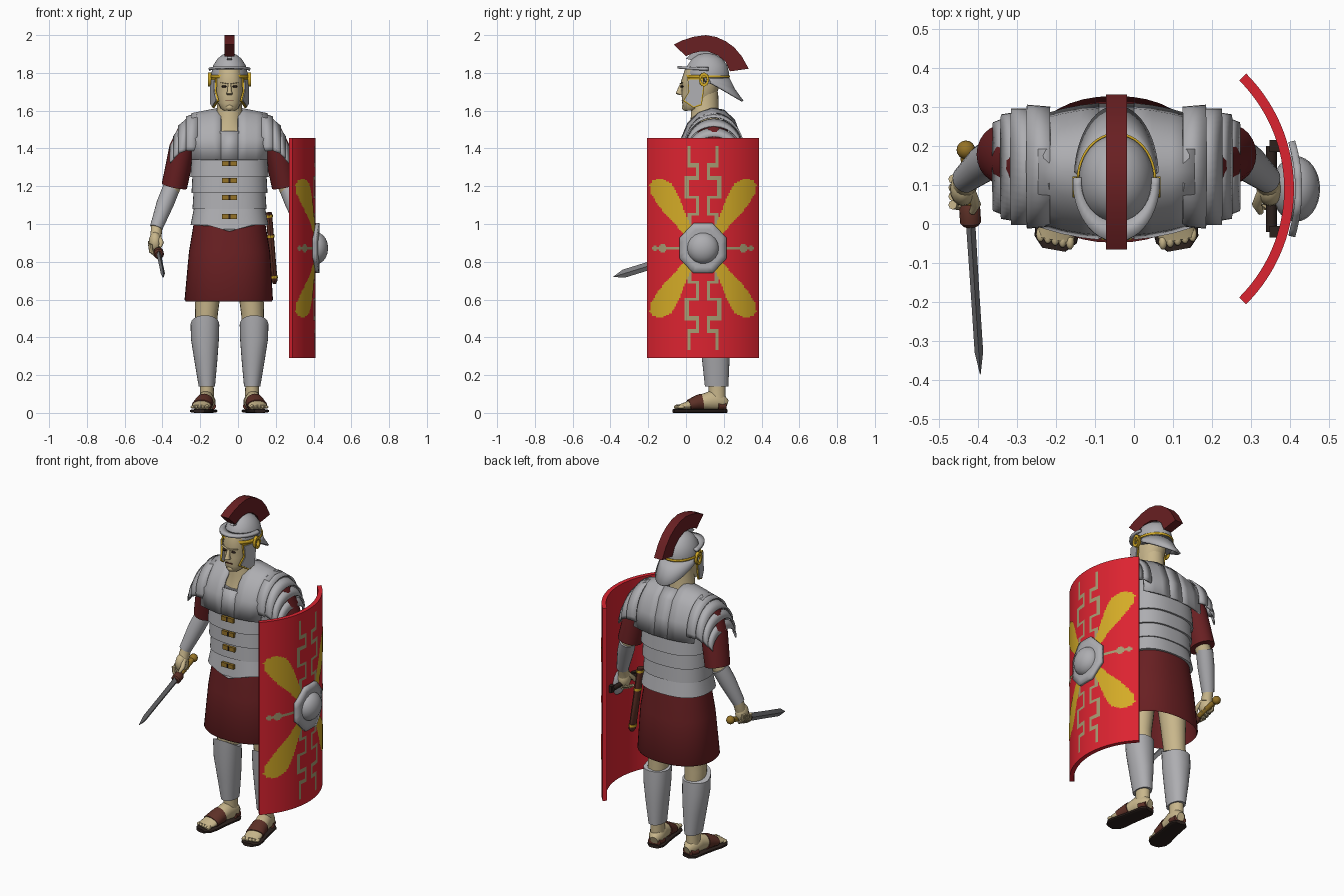
import bpy, bmesh, math
from mathutils import Vector

if "Cube" in bpy.data.objects:
    bpy.data.objects.remove(bpy.data.objects["Cube"])

CX = -0.045  # centre line of the body


def material(name, r, g, b):
    m = bpy.data.materials.new(name)
    m.diffuse_color = (r, g, b, 1)
    m.use_nodes = True
    m.node_tree.nodes["Principled BSDF"].inputs["Base Color"].default_value = m.diffuse_color
    return m


STEEL = material("steel", .42, .42, .44)
BLADE = material("dark steel", .2, .2, .21)
RED = material("bright red", .72, .017, .03)
CLOTH = material("dark red cloth", .14, .014, .016)
SKIN = material("skin", .58, .47, .26)
GOLD = material("gold", .66, .41, .02)
BRASS = material("brass", .3, .17, .02)
LEATHER = material("brown leather", .11, .03, .02)
TAN = material("tan paint", .38, .33, .17)
DARK = material("dark brown", .025, .015, .012)


def build(name, verts, faces, mat, thick=0, offset=0):
    me = bpy.data.meshes.new(name)
    me.from_pydata([tuple(v) for v in verts], [], faces)
    bm = bmesh.new()
    bm.from_mesh(me)
    bmesh.ops.remove_doubles(bm, verts=bm.verts, dist=1e-5)
    bmesh.ops.recalc_face_normals(bm, faces=bm.faces)
    bm.to_mesh(me)
    bm.free()
    me.materials.append(mat)
    ob = bpy.data.objects.new(name, me)
    bpy.context.collection.objects.link(ob)
    if thick:
        mod = ob.modifiers.new("thickness", 'SOLIDIFY')
        mod.thickness, mod.offset = thick, offset
    return ob


def tube(name, pts, mat, n=24, e=1.0, flat=False, warp=None, caps=True):
    """Loft of superellipse rings (x, y, z, a, b) along a path."""
    P = [Vector(p[:3]) for p in pts]
    verts, faces = [], []
    for i, p in enumerate(pts):
        S, U = Vector((1, 0, 0)), Vector((0, 1, 0))
        if not flat:
            T = (P[min(i + 1, len(P) - 1)] - P[max(i - 1, 0)]).normalized()
            S = (S - T * S.dot(T)).normalized()
            U = T.cross(S)
        for k in range(n):
            c, s = math.cos(2 * math.pi * k / n), math.sin(2 * math.pi * k / n)
            c, s = math.copysign(abs(c) ** e, c), math.copysign(abs(s) ** e, s)
            v = P[i] + S * p[3] * c + U * p[4] * s
            verts.append(warp(v) if warp else v)
    for i in range(len(pts) - 1):
        for k in range(n):
            a, b = i * n + k, i * n + (k + 1) % n
            faces.append((a, b, b + n, a + n))
    if caps:
        faces += [tuple(range(n)), tuple(range(len(verts) - n, len(verts)))]
    return build(name, verts, faces, mat)


def sheet(name, rows, mat, thick=.008, offset=0):
    m = len(rows[0])
    faces = [(i * m + j, i * m + j + 1, i * m + m + j + 1, i * m + m + j)
             for i in range(len(rows) - 1) for j in range(m - 1)]
    return build(name, [v for r in rows for v in r], faces, mat, thick, offset)


def prism(name, outline, x0, x1, mat, warp=lambda v: v):
    """Side outline (y, z) extruded along x."""
    n = len(outline)
    verts = [warp(Vector((x, y, z))) for x in (x0, x1) for y, z in outline]
    faces = [(k, (k + 1) % n, (k + 1) % n + n, k + n) for k in range(n)]
    return build(name, verts, faces + [tuple(range(n)), tuple(range(n, 2 * n))], mat)


def ball(name, c, r, mat, n=16):
    rings = [(c[0], c[1], c[2] + r[2] * math.sin(t), r[0] * math.cos(t), r[1] * math.cos(t))
             for t in [math.pi * (k / 10 - .5) for k in range(11)]]
    return tube(name, rings, mat, n, flat=True, caps=False)


def box(name, c, s, mat):
    return prism(name, [(c[1] + a * s[1] / 2, c[2] + b * s[2] / 2) for a, b in
                        ((-1, -1), (1, -1), (1, 1), (-1, 1))], c[0] - s[0] / 2, c[0] + s[0] / 2, mat)


def arc(a0, a1, rx, ry, cy, zf, n=24):
    out = []
    for k in range(n + 1):
        t = math.radians(a0 + (a1 - a0) * k / n)
        out.append((CX + rx * math.cos(t), cy + ry * math.sin(t), zf(math.sin(t))))
    return out


# Skirt, hollow underneath
tube("skirt", [(CX, .14, 1.03, .185, .145), (CX, .14, .85, .215, .168), (CX - .004, .14, .6, .234, .188),
               (CX - .004, .14, .59, .228, .182), (CX, .14, .85, .2, .155)], CLOTH, 40, .9, True)
# Armour: chest and overlapping waist bands
tube("chest_armour", [(CX, .135, 1.3, .2, .158), (CX, .135, 1.42, .195, .155), (CX, .14, 1.49, .165, .135)],
     STEEL, 40, .8, True)
bands = [(1.25, 1.35, .208, .2), (1.165, 1.26, .201, .196), (1.08, 1.175, .196, .19), (.995, 1.09, .206, .187)]
for i, (z0, z1, r0, r1) in enumerate(bands):
    dip = lambda v: Vector((v.x, v.y, v.z - (.035 * max(0, 1 - abs(v.x - CX) / .12) if v.z < 1 and v.y < .1 else 0)))
    tube(f"waist_band_{i}", [(CX, .135, z1, r1, r1 - .042), (CX, .135, z0, r0, r0 - .042)],
         STEEL, 48, .8, True, dip)
    box(f"buckle_{i}", (CX, .135 - r0 + .04, (1.32, 1.23, 1.14, 1.04)[i]), (.08, .016, .026), BRASS)
    box(f"buckle_gap_{i}", (CX, .135 - r0 + .034, (1.32, 1.23, 1.14, 1.04)[i]), (.008, .008, .026), DARK)
# Shoulder straps running from chest over to the back
PROFILE = [(-.036, 1.34), (-.024, 1.45), (.01, 1.53), (.07, 1.59), (.135, 1.612), (.2, 1.6),
           (.255, 1.55), (.292, 1.45), (.306, 1.34)]


def strap_row(s, d, pts):
    k = 1 - .2 * (d / .2) ** 2
    return [(CX + s * d, .135 + (y - .135) * k, z - max(0, d - .045) * .2 * (z > 1.5)) for y, z in pts]


sheet("back_collar", [strap_row(s, .046, PROFILE[5:]) for s in (-1, 1)], STEEL, .01)
sheet("breast_plate", [strap_row(s, .05, [(-.034, 1.34), (-.025, 1.42), (-.01, 1.49)]) for s in (-1, 1)], STEEL, .01)

for s, side in ((-1, "right"), (1, "left")):
    def X(d):
        return CX + s * d
    sheet(f"{side}_shoulder_strap", [strap_row(s, d, PROFILE) for d in (.044, .09, .14, .2)], STEEL, .012)
    # Layered shoulder strips
    edges = [(.17, 1.41, .175, .15), (.225, 1.41, .145, .145), (.265, 1.39, .117, .135),
             (.29, 1.36, .092, .12), (.31, 1.33, .066, .1)]
    for i in range(4):
        rows = []
        for (d, zc, rz, ry), lift in ((edges[i], 0), (edges[i + 1], .01)):
            rows.append([(X(d + lift / 2), .147 + (ry + lift) * math.sin(t), zc + (rz + lift) * math.cos(t))
                         for t in [math.radians(-98 + 196 * k / 24) for k in range(25)]])
        sheet(f"{side}_shoulder_strip_{i}", rows, STEEL, .008)
    # Arm: sleeve, skin, bracer, hand
    tube(f"{side}_sleeve", [(X(.21), .14, 1.5, .06, .08), (X(.25), .155, 1.4, .07, .085),
                            (X(.292), .18, 1.2, .068, .076)], CLOTH)
    tube(f"{side}_arm", [(X(.28), .175, 1.25, .045, .05), (X(.312), .175, 1.17, .042, .044),
                         (X(.385), .12, .99, .03, .03), (X(.39), .1, .93, .03, .034)], SKIN, 16)
    tube(f"{side}_bracer", [(X(.308), .18, 1.19, .046, .05), (X(.34), .155, 1.11, .046, .048),
                            (X(.388), .115, .98, .034, .036)], STEEL, 20)
    ball(f"{side}_palm", (X(.393), .09, .905), (.034, .044, .055), SKIN)
    for f in range(4):
        y, z = .115 - f * .022, .872 - f * .007
        tube(f"{side}_finger_{f}", [(X(.42), y, z + .04, .011, .012), (X(.415), y, z + .005, .012, .012),
                                    (X(.39), y - .004, z - .016, .012, .011), (X(.368), y - .006, z, .009, .009)], SKIN, 8)
    tube(f"{side}_thumb", [(X(.375), .085, .93, .014, .014), (X(.36), .05, .9, .013, .013),
                           (X(.37), .03, .875, .008, .008)], SKIN, 10)
    # Leg, greave, sandal
    tube(f"{side}_leg", [(X(.105), .14, .85, .085, .09), (X(.115), .145, .62, .066, .072), (X(.122), .145, .52, .06, .066),
                         (X(.125), .16, .35, .055, .06), (X(.12), .165, .16, .036, .045),
                         (X(.12), .165, .07, .038, .045)], SKIN, 20, flat=True)
    peak = lambda v: Vector((v.x, v.y, v.z + (.045 * max(0, (.15 - v.y) / .07) if v.z > .44 else 0)))
    tube(f"{side}_greave", [(X(.13), .148, .465, .076, .078), (X(.13), .152, .39, .074, .078),
                            (X(.125), .158, .27, .06, .072), (X(.12), .162, .14, .043, .062)],
         STEEL, 28, .92, True, peak)

    def fx(y):
        return X(.12 + (.16 - y) * .18)
    foot = [(.215, .045, .022, .025), (.19, .055, .042, .045), (.13, .065, .042, .052), (.06, .052, .044, .036),
            (0, .037, .05, .02), (-.04, .031, .046, .012)]
    tube(f"{side}_foot", [(fx(y), y, z, a, b) for y, z, a, b in foot], SKIN, 20)
    tube(f"{side}_sole", [(fx(y), y, .01, a + .009, .01) for y, z, a, b in foot] + [(fx(-.066), -.066, .01, .03, .01)],
         DARK, 20, .6)
    tube(f"{side}_instep_strap", [(fx(y), y, z, a + .005, b + .006) for y, z, a, b in
                                  ((.085, .056, .044, .04), (.06, .052, .044, .036), (.015, .04, .049, .024))], LEATHER, 20)
    tube(f"{side}_heel_strap", [(fx(.208), .208, .035, .038, .024), (fx(.165), .165, .035, .049, .026)], LEATHER, 20)
    for t in range(5):
        off = (t - 2) * .019
        ball(f"{side}_toe_{t}", (fx(-.045) + s * off, -.046 + t * .005, .031), (.011, .02, .013 - t * .001), SKIN, 10)
    # Face side and helmet side pieces
    ball(f"{side}_eye", (X(.03), -.022, 1.728), (.014, .008, .006), DARK, 12)
    tube(f"{side}_brow", [(X(.012), -.03, 1.742, .01, .006), (X(.05), -.018, 1.75, .008, .006)], SKIN, 8, flat=True)
    curve_in = lambda v: Vector((v.x - s * max(0, .06 - v.y) * .45, v.y, v.z))
    cheek = [(.012, 1.765), (.085, 1.765), (.09, 1.72), (.078, 1.635), (.04, 1.622), (-.008, 1.655), (.018, 1.7)]
    prism(f"{side}_cheek_guard", cheek, X(.088), X(.102), STEEL, curve_in)
    prism(f"{side}_cheek_trim", [(.042 + (y - .042) * 1.14, 1.695 + (z - 1.695) * 1.1) for y, z in cheek],
          X(.089), X(.098), GOLD, curve_in)
    ring = [[(X(w), .095 + r * math.sin(t), 1.765 + 1.4 * r * math.cos(t))
             for t in [math.pi * k / 8 for k in range(17)]] for w, r in ((.095, .026), (.112, .026), (.112, .016), (.095, .016))]
    sheet(f"{side}_ear_ring", ring, GOLD, .002)

# Neck and head
tube("neck", [(CX, .1, 1.44, .12, .1), (CX, .1, 1.5, .095, .085), (CX, .1, 1.56, .07, .075),
              (CX, .1, 1.7, .062, .07)], SKIN, 24, flat=True)
tube("head", [(CX, .02, 1.6, .03, .025), (CX, .035, 1.612, .046, .05), (CX, .055, 1.64, .06, .075),
              (CX, .07, 1.69, .07, .094), (CX, .078, 1.73, .074, .098), (CX, .078, 1.755, .076, .105),
              (CX, .09, 1.82, .07, .095)], SKIN, 28, .9, True)
tube("nose", [(CX, -.022, 1.745, .008, .008), (CX, -.035, 1.705, .011, .014), (CX, -.035, 1.69, .017, .02),
              (CX, -.024, 1.682, .012, .01)], SKIN, 12, flat=True)
box("mouth", (CX, -.019, 1.655), (.04, .012, .005), LEATHER)
ball("chin", (CX, .0, 1.618), (.024, .022, .02), SKIN)
# Helmet
brow = lambda v: Vector((v.x, v.y, 1.78 if v.z < 1.77 and v.y < .1 else v.z))
tube("helmet_bowl", [(CX, .113, 1.74, .094, .113), (CX, .113, 1.8, .096, .115), (CX, .113, 1.84, .086, .105),
                     (CX, .112, 1.875, .064, .08), (CX, .11, 1.897, .036, .045), (CX, .11, 1.904, .01, .01)],
     STEEL, 32, 1, True, brow)
sheet("helmet_visor", [arc(175, 365, .09, .105, .11, lambda q: 1.825),
                       arc(175, 365, .11, .15, .105, lambda q: 1.818 - .012 * q)], STEEL, .014)
sheet("brow_band", [arc(180, 360, .1, .12, .113, lambda q: 1.772), arc(180, 360, .1, .12, .113, lambda q: 1.79)], GOLD, .008)
sheet("back_band", [arc(0, 180, .099, .118, .113, lambda q: 1.775), arc(0, 180, .099, .118, .113, lambda q: 1.787)], GOLD, .006)
sheet("neck_guard", [arc(5, 175, .094, .113, .113, lambda q: 1.77), arc(5, 175, .096, .14, .113, lambda q: 1.765 - .05 * q),
                     arc(5, 175, .105, .185, .115, lambda q: 1.755 - .105 * q)], STEEL, .01)
# Crest
prism("crest", [(-.065, 1.95), (-.02, 1.972), (.04, 1.991), (.105, 2.0), (.16, 1.99), (.21, 1.968), (.255, 1.935),
                (.295, 1.888), (.332, 1.822), (.232, 1.808), (.21, 1.858), (.17, 1.892), (.12, 1.912), (.07, 1.912),
                (.03, 1.902), (0, 1.888)], CX - .027, CX + .027, CLOTH)
prism("crest_holder", [(.0, 1.875), (.03, 1.906), (.11, 1.918), (.17, 1.896), (.21, 1.86), (.15, 1.86), (.06, 1.86)],
      CX - .012, CX + .012, STEEL)

# Sword
def sw(t):  # point along the sword, 0 = guard, 1 = tip
    return (-.42 + .026 * t, .02 - .405 * t, .845 - .125 * t)


tube("sword_blade", [sw(t) + (a, b) for t, a, b in ((0, .012, .024), (.5, .011, .022), (.86, .011, .022), (1, .001, .001))],
     BLADE, 4)
tube("sword_guard", [sw(t) + (a, a) for t, a in ((.06, .02), (.04, .027), (-.05, .027), (-.08, .018))], LEATHER, 16)
tube("sword_grip", [sw(t) + (.015, .015) for t in (-.07, -.2, -.4)], BRASS, 12)
ball("sword_pommel", sw(-.42), (.024, .024, .024), BRASS)
# Scabbard on the far hip
def sc(t):
    return (.163 + .03 * t, .2 + .04 * t, 1.06 - .37 * t)


tube("scabbard", [sc(t) + (.017, .028) for t in (0, .5, .97)] + [sc(1.02) + (.008, .01)], LEATHER, 12)
for i, t in enumerate((.03, .32, .9)):
    tube(f"scabbard_ring_{i}", [sc(t) + (.02, .031), sc(t + .035) + (.02, .031)], GOLD, 12)

# Shield: curved board with painted cells on its outer face
R, SX, SY, SZ = .418, -.008, .09, .872


def on_shield(dy, dz, r=R):
    return (SX + math.sqrt(r * r - dy * dy), SY + dy, SZ + dz)


angles = [math.radians(-45 + 90 * k / 40) for k in range(41)]
sheet("shield_board", [[(SX + r * math.cos(a), SY + r * math.sin(a), z) for a in angles] for r, z in
                       ((R, .29), (R, 1.455), (R - .025, 1.455), (R - .025, .29), (R, .29))], RED, 0)
for k in (0, -1):
    a = angles[k]
    build("shield_edge", [(SX + r * math.cos(a), SY + r * math.sin(a), z) for r, z in
                          ((R, .29), (R, 1.455), (R - .025, 1.455), (R - .025, .29))], [(0, 1, 2, 3)], RED)
WING = [(.06, .1), (.1, .2), (.135, .29), (.17, .345), (.22, .37), (.265, .36), (.282, .335), (.275, .29),
        (.24, .23), (.2, .18), (.15, .13), (.1, .07)]
STEPS = [(.075, .53), (.075, .44), (.03, .44), (.03, .37), (.085, .37), (.085, .27), (.03, .27), (.03, .18),
         (.07, .18), (.07, .1)]


def in_wing(y, z):
    hit = False
    for (a, b), (c, d) in zip(WING, WING[1:] + WING[:1]):
        if (b > z) != (d > z) and y < (c - a) * (z - b) / (d - b) + a:
            hit = not hit
    return hit


def in_lines(y, z):
    if (.1 < y < .27 and z < .008) or math.hypot(y - .215, z) < .023 or (.25 < y < .265 and z < .018):
        return True
    return any(min(a, c) - .009 < y < max(a, c) + .009 and min(b, d) - .009 < z < max(b, d) + .009
               for (a, b), (c, d) in zip(STEPS, STEPS[1:]))


C = .0075
for name, rule, mat in (("shield_wings", in_wing, GOLD), ("shield_lines", in_lines, TAN)):
    verts, faces = [], []
    for i in range(-39, 39):
        for j in range(-76, 76):
            if rule(abs(i + .5) * C, abs(j + .5) * C):
                faces.append(tuple(range(len(verts), len(verts) + 4)))
                verts += [on_shield((i + a) * C, (j + b) * C, R + .002) for a, b in ((0, 0), (1, 0), (1, 1), (0, 1))]
    build(name, verts, faces, mat)
# Boss plate, boss and grip
octo = [(.132 * math.cos(math.radians(22.5 + 45 * k)), .143 * math.sin(math.radians(22.5 + 45 * k))) for k in range(9)]
rim = [(a[0] + (b[0] - a[0]) * f / 4, a[1] + (b[1] - a[1]) * f / 4) for a, b in zip(octo, octo[1:]) for f in range(4)]
rim.append(rim[0])
sheet("shield_boss_plate", [[on_shield(y * q, z * q, R + .012) for y, z in rim] for q in (.2, .5, .75, 1)], STEEL, .018)
ball("shield_boss", (.415, SY, SZ), (.062, .084, .084), STEEL, 32)
tube("shield_grip", [(.352, y, .88, .014, .014) for y in (-.02, .09, .2)], DARK, 12)
for y in (-.02, .2):
    box("grip_mount", (.368, y, .88), (.04, .03, .04), DARK)

bpy.ops.object.select_all(action='SELECT')
bpy.context.view_layer.objects.active = bpy.data.objects["skirt"]
bpy.ops.object.shade_smooth_by_angle(angle=math.radians(38))
